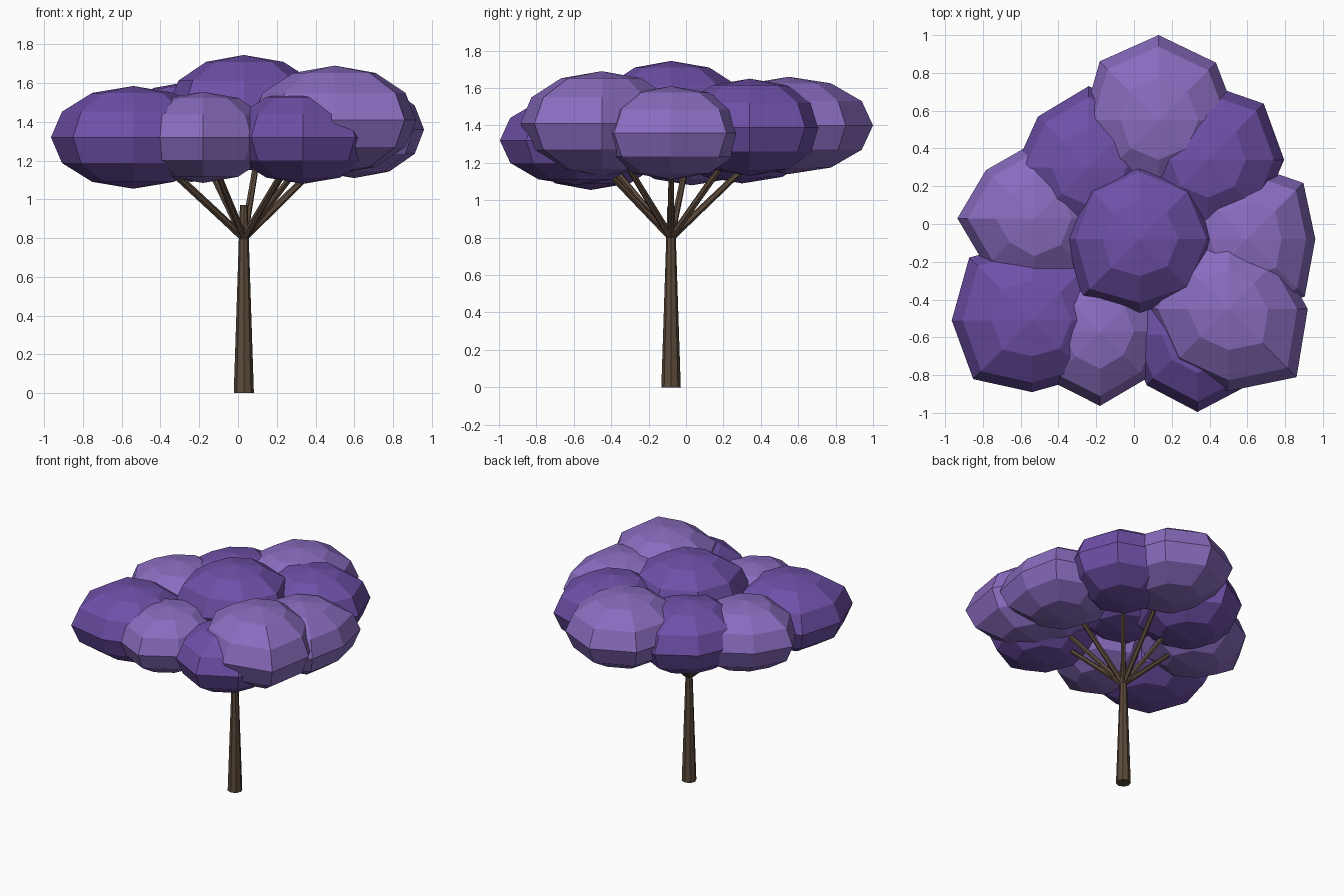
import bpy, bmesh, math
from mathutils import Vector

if "Cube" in bpy.data.objects:
    bpy.data.objects.remove(bpy.data.objects["Cube"])


def material(name, rgb):
    m = bpy.data.materials.new(name)
    m.diffuse_color = (*rgb, 1)
    m.use_nodes = True
    m.node_tree.nodes["Principled BSDF"].inputs["Base Color"].default_value = m.diffuse_color
    return m


BARK = material("bark", (0.107, 0.07, 0.045))
LIGHT = material("light_blossom", (0.25, 0.15, 0.52))
DARK = material("dark_blossom", (0.155, 0.08, 0.39))


def finish(bm, name, mat):
    me = bpy.data.meshes.new(name)
    bmesh.ops.recalc_face_normals(bm, faces=bm.faces)
    bm.to_mesh(me)
    bm.free()
    me.materials.append(mat)
    ob = bpy.data.objects.new(name, me)
    bpy.context.collection.objects.link(ob)
    return ob


def limb(name, a, b, r1, r2, sides):
    a, b = Vector(a), Vector(b)
    bm = bmesh.new()
    bmesh.ops.create_cone(bm, cap_ends=True, segments=sides, radius1=r1,
                          radius2=r2, depth=(b - a).length)
    ob = finish(bm, name, BARK)
    ob.rotation_mode = 'QUATERNION'
    ob.rotation_quaternion = (b - a).to_track_quat('Z', 'Y')
    ob.location = (a + b) / 2


def clump(name, centre, height, radii, mat):
    # eight-sided flattened ball, each meridian with its own radius
    bm = bmesh.new()
    bmesh.ops.create_uvsphere(bm, u_segments=8, v_segments=6, radius=1)
    for v in bm.verts:
        k = round(math.atan2(v.co.y, v.co.x) / (math.pi / 4)) % 8
        v.co.x *= radii[k]
        v.co.y *= radii[k]
        v.co.z *= height
    finish(bm, name, mat).location = centre


# name: centre, half height, radius every 45 degrees from +x, colour
CLUMPS = {
    "left_front": ((-.54, -.51, 1.32), .265, (.42, .42, .42, .47, .425, .44, .38, .42), DARK),
    "crown": ((.03, -.08, 1.48), .265, (.41, .41, .41, .40, .39, .43, .39, .41), DARK),
    "right_front": ((.50, -.45, 1.41), .28, (.42, .38, .42, .42, .43, .42, .435, .51), LIGHT),
    "front": ((-.18, -.57, 1.32), .235, (.36, .37, .38, .38, .38, .37, .393, .35), LIGHT),
    "front_low": ((.336, -.585, 1.32), .24, (.38, .38, .38, .38, .38, .38, .41, .38), DARK),
    "right": ((.60, -.08, 1.36), .25, (.36, .42, .40, .40, .40, .40, .40, .43), LIGHT),
    "right_back": ((.39, .34, 1.39), .26, (.405, .42, .40, .40, .40, .40, .40, .40), DARK),
    "left_back": ((-.24, .30, 1.35), .26, (.40, .40, .43, .38, .39, .40, .40, .40), DARK),
    "left": ((-.53, .03, 1.33), .25, (.40, .40, .40, .36, .405, .36, .40, .40), LIGHT),
    "back": ((.13, .55, 1.40), .26, (.42, .43, .45, .44, .40, .42, .42, .42), LIGHT),
}

# trunk
limb("trunk", (.03, -.08, 0), (.03, -.08, .97), .052, .02, 8)

# foliage clumps, with a branch reaching into each outer one
for name, (centre, height, radii, mat) in CLUMPS.items():
    clump(name + "_foliage", centre, height, radii, mat)
    if name != "crown":
        limb(name + "_branch", (.03, -.08, .80), centre, .02, .014, 6)
